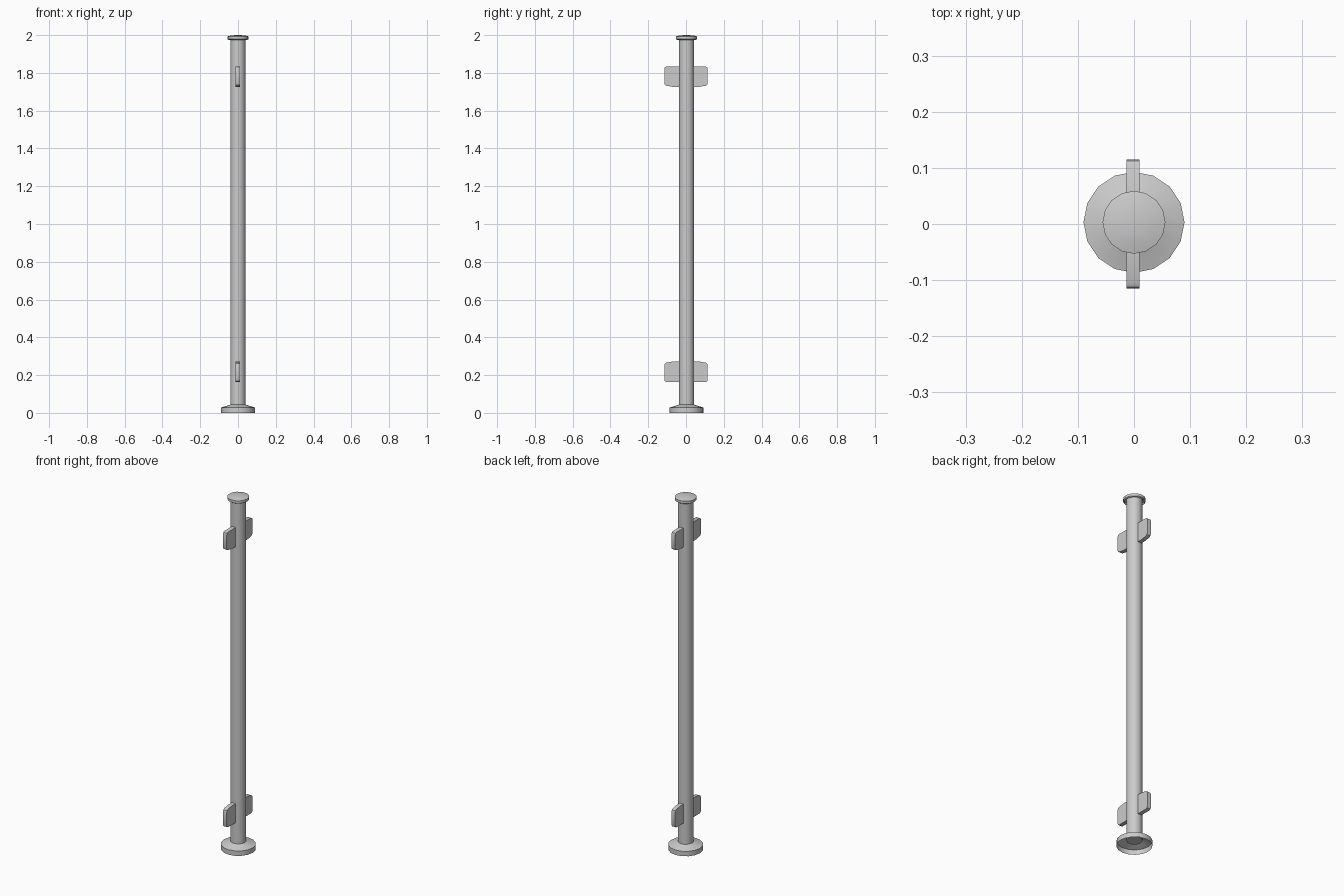
import bpy, bmesh, math

cube = bpy.data.objects.get("Cube")
if cube:
    bpy.data.objects.remove(cube, do_unlink=True)

SIDES = 16
CENTRE_Y = 0.003

metal = bpy.data.materials.new("light_grey_metal")
metal.use_nodes = True
metal.diffuse_color = (0.6, 0.6, 0.6, 1)
metal.node_tree.nodes["Principled BSDF"].inputs["Base Color"].default_value = (0.6, 0.6, 0.6, 1)


def finish(name, bm):
    mesh = bpy.data.meshes.new(name)
    bm.to_mesh(mesh)
    bm.free()
    mesh.materials.append(metal)
    obj = bpy.data.objects.new(name, mesh)
    bpy.context.collection.objects.link(obj)
    bpy.ops.object.select_all(action='DESELECT')
    obj.select_set(True)
    bpy.context.view_layer.objects.active = obj
    bpy.ops.object.shade_smooth_by_angle(angle=math.radians(30))
    return obj


def lathe(name, profile, close_bottom=False, close_top=False):
    """Turn a (radius, height) profile, listed upwards, about the post axis."""
    bm = bmesh.new()
    rings = []
    for r, z in profile:
        angles = [2 * math.pi * i / SIDES for i in range(SIDES)]
        rings.append([bm.verts.new((r * math.cos(a), r * math.sin(a) + CENTRE_Y, z))
                      for a in angles])
    for low, high in zip(rings, rings[1:]):
        for i in range(SIDES):
            j = (i + 1) % SIDES
            bm.faces.new((low[i], low[j], high[j], high[i]))
    if close_bottom:
        bm.faces.new(rings[0][::-1])
    if close_top:
        bm.faces.new(rings[-1])
    return finish(name, bm)


def fin(name, side, z_mid, flip):
    """Flat lug with rounded outer corners, reaching out along y."""
    outline = [(0.03, 0.054), (0.07, 0.054), (0.104, 0.048), (0.112, 0.043),
               (0.115, 0.034), (0.115, -0.042), (0.112, -0.05),
               (0.104, -0.054), (0.03, -0.054)]
    bm = bmesh.new()
    face = bm.faces.new([bm.verts.new((-0.013, side * y, z_mid + flip * z))
                         for y, z in outline])
    extruded = bmesh.ops.extrude_face_region(bm, geom=[face])["geom"]
    verts = [v for v in extruded if isinstance(v, bmesh.types.BMVert)]
    bmesh.ops.translate(bm, verts=verts, vec=(0.023, 0, 0))
    bmesh.ops.recalc_face_normals(bm, faces=bm.faces)
    return finish(name, bm)


# Post
lathe("post", [(0.04, 0.03), (0.04, 1.985)], close_bottom=True, close_top=True)

# Flared foot, hollow underneath
lathe("foot_flange", [(0.09, 0), (0.09, 0.028), (0.048, 0.041), (0.039, 0.045)])

# Cap with a shallow dome, hollow underneath
lathe("top_cap", [(0.05, 1.975), (0.056, 1.979), (0.056, 1.993),
                  (0.04, 1.997), (0.02, 1.9995), (0.006, 2.0)], close_top=True)

# Front and back lugs, the upper pair turned upside down
for level, z_mid, flip in (("lower", 0.218, 1), ("upper", 1.78, -1)):
    for place, side in (("front", -1), ("back", 1)):
        fin(f"{level}_{place}_lug", side, z_mid, flip)
